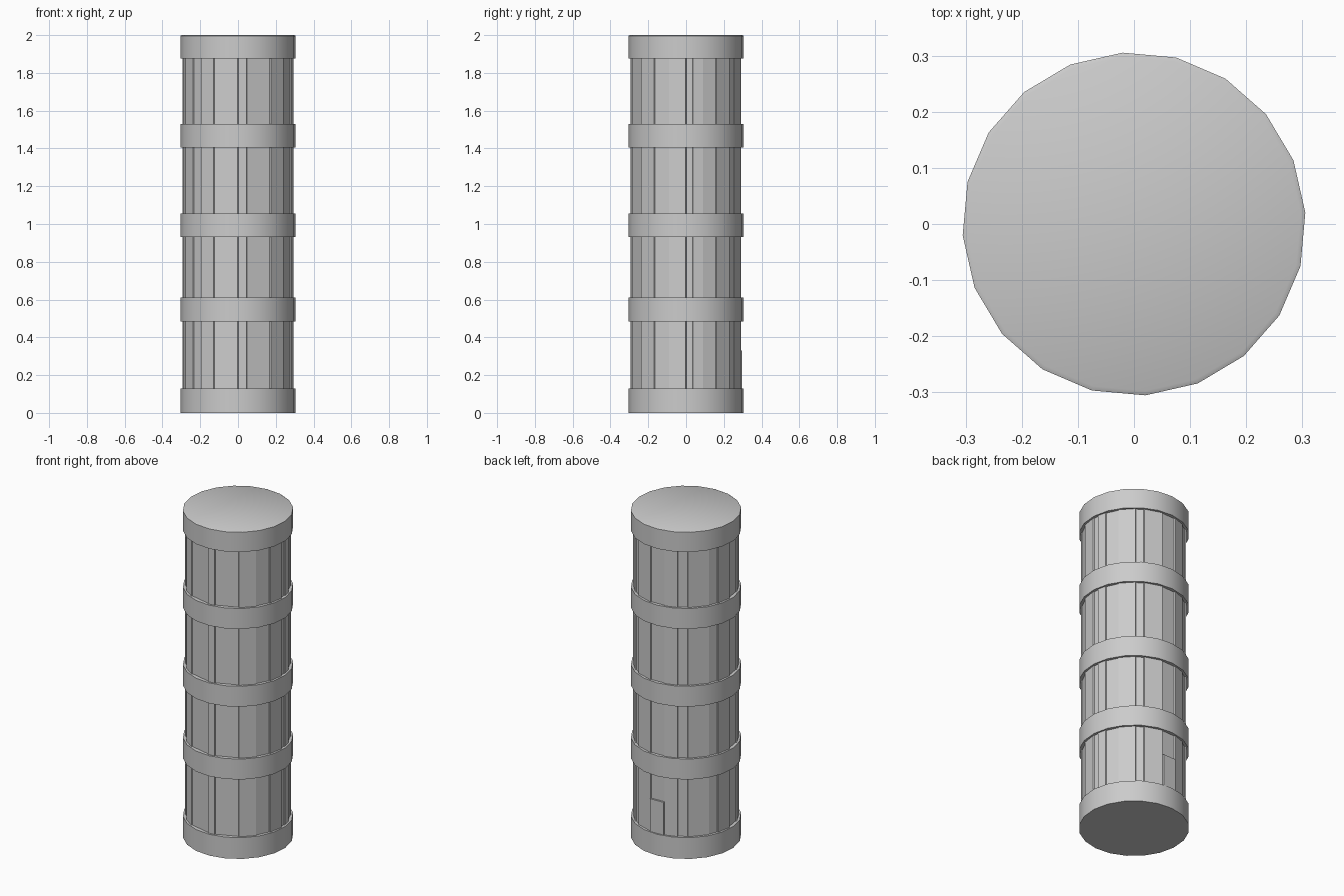
import bpy, bmesh
from math import cos, sin, radians

if "Cube" in bpy.data.objects:
    bpy.data.objects.remove(bpy.data.objects["Cube"])

SIDES = 20
OFFSET = 3.8      # rotation of the hoops' 20-gon
HOOP_R = 0.306


def polar(r, deg):
    return (r * cos(radians(deg)), r * sin(radians(deg)))


def hoop_outline(r):
    return [polar(r, OFFSET + i * 360 / SIDES) for i in range(SIDES)]


def loft(name, rings, smooth=False, cap=True):
    """Join stacked (outline, z) rings; cap both ends or close back on the first ring."""
    bm = bmesh.new()
    loops = [[bm.verts.new((x, y, z)) for x, y in pts] for pts, z in rings]
    pairs = list(zip(loops, loops[1:]))
    if cap:
        bm.faces.new(loops[0][::-1])
        bm.faces.new(loops[-1])
    else:
        pairs.append((loops[-1], loops[0]))
    for a, b in pairs:
        n = len(a)
        for i in range(n):
            j = (i + 1) % n
            bm.faces.new((a[i], a[j], b[j], b[i]))
    bmesh.ops.recalc_face_normals(bm, faces=bm.faces)
    mesh = bpy.data.meshes.new(name)
    bm.to_mesh(mesh)
    bm.free()
    ob = bpy.data.objects.new(name, mesh)
    bpy.context.collection.objects.link(ob)
    if smooth:
        bpy.context.view_layer.objects.active = ob
        ob.select_set(True)
        bpy.ops.object.shade_smooth_by_angle(angle=radians(30))
        ob.select_set(False)
    return ob


# Staves: uneven flat planks stepping in and out around the barrel
edges = [0, 7, 18, 33, 52, 61, 83, 101, 116, 127, 151, 162,
         180, 198, 216, 228, 244, 270, 279, 306, 325, 342]
outline = []
for i, start in enumerate(edges):
    end = edges[(i + 1) % len(edges)] or 360
    r = 0.294 if i % 2 else 0.288
    outline += [polar(r, start + 0.3), polar(r, end - 0.3)]
loft("staves", [(outline, 0.1), (outline, 1.9)])

# Solid end drums, with a fine edge chamfer on top
loft("base_drum", [(hoop_outline(HOOP_R), 0), (hoop_outline(HOOP_R), 0.13)], True)
loft("top_drum", [(hoop_outline(HOOP_R), 1.875), (hoop_outline(HOOP_R), 1.996),
                  (hoop_outline(HOOP_R - 0.008), 2.0)], True)

# Hoops around the middle
for i, (z0, z1) in enumerate([(0.485, 0.61), (0.93, 1.055), (1.405, 1.53)]):
    outer, inner = hoop_outline(HOOP_R), hoop_outline(0.276)
    loft(f"hoop_{i + 1}", [(inner, z0), (outer, z0), (outer, z1), (inner, z1)], True, cap=False)

# Small repair plank low on the back
patch = [polar(0.28, 83.5), polar(0.299, 83.5), polar(0.299, 100.5), polar(0.28, 100.5)]
loft("back_patch", [(patch, 0.12), (patch, 0.33)])
